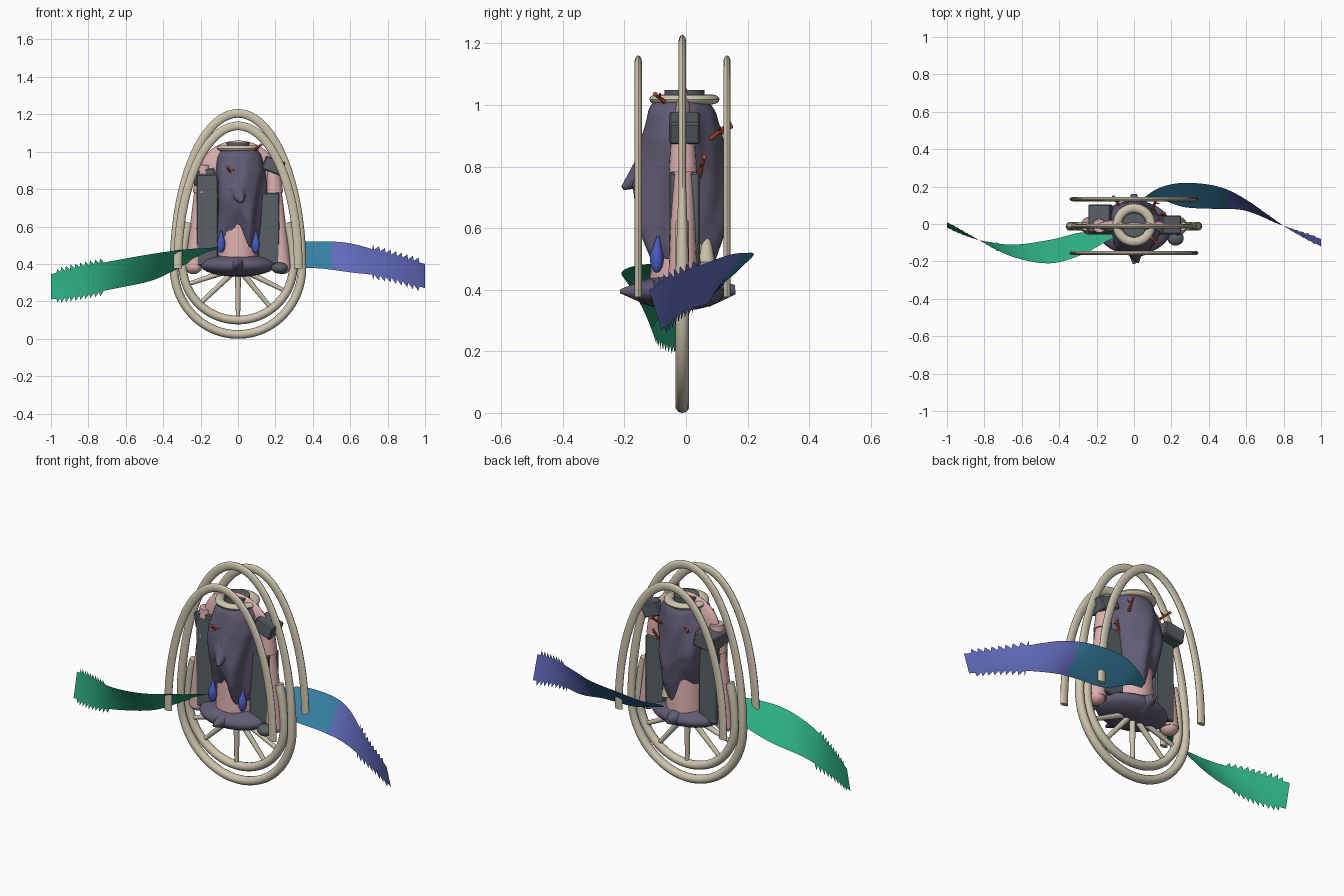
import bpy, bmesh, math
from mathutils import Vector

if "Cube" in bpy.data.objects:
    bpy.data.objects.remove(bpy.data.objects["Cube"])

def mat(name, r, g, b):
    m = bpy.data.materials.new(name)
    lin = lambda c: ((c / 255 + 0.055) / 1.055) ** 2.4
    m.diffuse_color = (lin(r), lin(g), lin(b), 1)
    m.use_nodes = True
    m.node_tree.nodes["Principled BSDF"].inputs["Base Color"].default_value = m.diffuse_color
    return m

BONE = mat("bone", 205, 197, 174)
PINK = mat("pink", 220, 176, 174)
PURPLE = mat("dusky purple", 98, 92, 116)
GREY = mat("slate grey", 90, 97, 102)
GREEN = mat("green", 45, 176, 130)
TEAL = mat("teal blue", 55, 128, 164)
INDIGO = mat("indigo", 96, 106, 186)
ORANGE = mat("rust orange", 195, 85, 55)
BLUE = mat("bright blue", 72, 90, 190)

def finish(name, bm, *mats, smooth=True):
    bmesh.ops.recalc_face_normals(bm, faces=bm.faces)
    me = bpy.data.meshes.new(name)
    bm.to_mesh(me)
    bm.free()
    ob = bpy.data.objects.new(name, me)
    bpy.context.collection.objects.link(ob)
    for m in mats:
        me.materials.append(m)
    if smooth:
        bpy.ops.object.select_all(action='DESELECT')
        ob.select_set(True)
        bpy.context.view_layer.objects.active = ob
        bpy.ops.object.shade_smooth_by_angle(angle=math.radians(40))
    return ob

def ball(name, loc, size, m):
    bm = bmesh.new()
    bmesh.ops.create_uvsphere(bm, u_segments=28, v_segments=16, radius=1)
    for v in bm.verts:
        v.co = Vector([v.co[i] * size[i] + loc[i] for i in range(3)])
    return finish(name, bm, m)

def box(name, loc, size, m, tilt=0, bevel=0.006):
    bm = bmesh.new()
    bmesh.ops.create_cube(bm, size=1)
    for v in bm.verts:
        v.co = Vector([v.co[i] * size[i] for i in range(3)])
    bmesh.ops.bevel(bm, geom=bm.edges[:], offset=bevel, segments=1, affect='EDGES')
    ob = finish(name, bm, m, smooth=False)
    ob.location, ob.rotation_euler = loc, (0, tilt, 0)

def rod(name, a, b, r1, r2, m, sides=20):
    a, b = Vector(a), Vector(b)
    bm = bmesh.new()
    bmesh.ops.create_cone(bm, cap_ends=True, segments=sides, radius1=r1, radius2=r2, depth=(b - a).length)
    q = Vector((0, 0, 1)).rotation_difference(b - a)
    for v in bm.verts:
        v.co = q @ v.co + (a + b) / 2
    return finish(name, bm, m)

def hoop(name, y, cz, rx, up, down, a0, a1, thick, thin):
    """Egg-shaped tube in the xz plane; depth goes from thick (low) to thin (high)."""
    closed, n, s = a1 - a0 > 6.28, 96, 14
    bm, rows = bmesh.new(), []
    for i in range(n if closed else n + 1):
        a = a0 + (a1 - a0) * i / n
        rz = up if math.sin(a) > 0 else down
        p = Vector((rx * math.cos(a), y, cz + rz * math.sin(a)))
        nor = Vector((rz * math.cos(a), 0, rx * math.sin(a))).normalized()
        k = min(1, max(0, (p.z - 0.45) / 0.3))
        dy = thick + (thin - thick) * k
        rows.append([bm.verts.new(p + nor * 0.023 * math.cos(t) + Vector((0, dy * math.sin(t), 0)))
                     for t in (2 * math.pi * j / s for j in range(s))])
    for i in range(n):
        r, q = rows[i], rows[(i + 1) % len(rows)]
        for j in range(s):
            bm.faces.new((r[j], r[(j + 1) % s], q[(j + 1) % s], q[j]))
    if not closed:
        bm.faces.new(rows[0])
        bm.faces.new(rows[-1])
    finish(name, bm, BONE)

# Hoops: full centre hoop, inner wheel hoop, front and back arches
hoop("centre_hoop", -0.012, 0.38, 0.342, 0.825, 0.357, 0, 2 * math.pi, 0.023, 0.012)
hoop("inner_hoop", -0.012, 0.39, 0.295, 0.5, 0.29, -math.pi - 0.48, 0.48, 0.023, 0.023)
hoop("front_arch", -0.155, 0.39, 0.322, 0.748, 0.7, -0.02, math.pi + 0.02, 0.012, 0.012)
hoop("back_arch", 0.133, 0.39, 0.322, 0.748, 0.7, -0.02, math.pi + 0.02, 0.012, 0.012)
for i, d in enumerate((-135, -90, -52, -28, -160)):
    a = math.radians(d)
    rod(f"spoke_{i}", (0, -0.012, 0.38), (0.29 * math.cos(a), -0.012, 0.39 + 0.29 * math.sin(a)), 0.017, 0.011, BONE)

# Pink frame
rod("core_post", (0, -0.01, 0.38), (0, -0.01, 0.98), 0.11, 0.08, PINK, 28)
ball("shoulder_dome", (0, -0.01, 0.9), (0.2, 0.04, 0.16), PINK)
for s, side in ((-1, "left"), (1, "right")):
    rod(side + "_leg", (s * 0.235, -0.01, 0.38), (s * 0.2, -0.01, 0.8), 0.05, 0.032, PINK)
    ball(side + "_foot", (s * 0.238, -0.01, 0.385), (0.045, 0.048, 0.04), PINK)
    rod(side + "_shoulder", (s * 0.195, -0.01, 0.78), (s * 0.185, -0.01, 0.93), 0.046, 0.036, PINK)

# Slate side panels and clamps
box("left_panel", (-0.165, -0.005, 0.635), (0.115, 0.1, 0.49), GREY)
box("right_panel", (0.165, -0.005, 0.59), (0.115, 0.1, 0.38), GREY)
box("left_clamp", (-0.18, 0.03, 0.865), (0.12, 0.15, 0.08), GREY, -0.15)
box("right_clamp", (0.19, -0.005, 0.925), (0.11, 0.1, 0.075), GREY, 0.35)
ball("side_knob", (0.222, -0.075, 0.378), (0.044, 0.04, 0.03), GREY)

# Ragged purple cloak around the post
bm, rows, n = bmesh.new(), [], 64
profile = [(0, 0.09, 0.085), (0.08, 0.12, 0.11), (0.25, 0.14, 0.13), (0.45, 0.138, 0.145),
           (0.6, 0.13, 0.155), (0.78, 0.122, 0.14), (0.92, 0.115, 0.115), (1, 0.1, 0.1)]
for k in range(33):
    t = k / 32
    i = next(i for i in range(7) if t <= profile[i + 1][0])
    p, q = profile[i], profile[i + 1]
    f = (t - p[0]) / (q[0] - p[0])
    rx, ry = (p[j] + (q[j] - p[j]) * f for j in (1, 2))
    row = []
    for j in range(n):
        a = 2 * math.pi * j / n
        hem = 0.54 + 0.06 * math.sin(3 * a + 0.6) + 0.02 * math.sin(7 * a)
        z = 1.02 + (hem - 1.02) * t
        fold = 0.06 * math.sin(3 * a + 9 * z) + 0.06 * math.sin(5 * a + 2 * t) + 0.03 * math.sin(8 * a - 14 * z)
        w = 1 + min(t * 3, 1) * fold
        row.append(bm.verts.new((rx * w * math.cos(a) + 0.008, ry * w * math.sin(a) - 0.015, z)))
    rows.append(row)
for r, q in zip(rows, rows[1:]):
    for j in range(n):
        bm.faces.new((r[j], r[(j + 1) % n], q[(j + 1) % n], q[j]))
bm.faces.new(rows[0])
finish("cloak", bm, PURPLE)
rod("cloak_bump", (0, -0.12, 0.79), (0.02, -0.205, 0.73), 0.06, 0.008, PURPLE)

# Purple saddle with pointed front and back
ball("saddle", (0, -0.02, 0.392), (0.2, 0.145, 0.06), PURPLE)
rod("saddle_front_tip", (0, -0.12, 0.393), (0, -0.215, 0.395), 0.046, 0.006, PURPLE)
rod("saddle_back_tip", (0, 0.07, 0.395), (0, 0.16, 0.4), 0.052, 0.015, PURPLE)

# Neck ring and cap
bm = bmesh.new()
vs, n, s = [], 40, 12
for i in range(n):
    a = 2 * math.pi * i / n
    vs.append([bm.verts.new(((0.09 + 0.024 * math.cos(b)) * math.cos(a),
                             (0.09 + 0.024 * math.cos(b)) * math.sin(a) - 0.005, 1.018 + 0.016 * math.sin(b)))
               for b in (2 * math.pi * j / s for j in range(s))])
for i in range(n):
    for j in range(s):
        r, q = vs[i], vs[(i + 1) % n]
        bm.faces.new((r[j], r[(j + 1) % s], q[(j + 1) % s], q[j]))
finish("neck_ring", bm, BONE)
rod("neck_cap", (0, -0.005, 1.0), (0, -0.005, 1.048), 0.065, 0.065, GREY, 12)

# Hanging drops, bone spike and rust twigs
for i, (x, z) in enumerate(((0.095, 0.5), (-0.09, 0.505))):
    ball(f"drop_{i}", (x, -0.095, z), (0.022, 0.022, 0.045), BLUE)
    rod(f"drop_stem_{i}", (x, -0.095, z + 0.025), (x, -0.09, z + 0.075), 0.017, 0.004, BLUE)
rod("bone_spike", (0.07, 0.065, 0.49), (0.07, 0.065, 0.61), 0.03, 0.006, BONE)
twigs = [((-0.03, -0.12, 0.87), (-0.055, -0.155, 0.915)), ((0.09, -0.07, 1.01), (0.12, -0.1, 1.035)),
         ((0.1, 0.08, 0.89), (0.12, 0.14, 0.94)), ((0.13, 0.04, 0.765), (0.16, 0.06, 0.83)),
         ((-0.08, 0.1, 0.9), (-0.11, 0.145, 0.93))]
for i, (a, b) in enumerate(twigs):
    a, b = Vector(a), Vector(b)
    rod(f"twig_{i}", a, b, 0.008, 0.005, ORANGE, 8)
    rod(f"twig_fork_{i}", (a + b) / 2, (a + b) / 2 + Vector((0.025, 0, 0.015)), 0.005, 0.003, ORANGE, 8)
    ball(f"twig_bud_{i}", b, (0.008, 0.008, 0.008), ORANGE)

# Twisting ribbons: x, then y and z of the upper edge, y and z of the lower edge
def ribbon(name, pts, mats, split):
    pts = [Vector(p) for p in pts]
    pts = [pts[0] * 2 - pts[1]] + pts + [pts[-1] * 2 - pts[-2]]
    rows, bm, count = [], bmesh.new(), 0
    for i in range(1, len(pts) - 2):
        a, b, c, d = pts[i - 1:i + 3]
        for k in range(40 + (i == len(pts) - 3)):
            t = k / 40
            p = (b * 2 + (c - a) * t + (a * 2 - b * 5 + c * 4 - d) * t * t + (b * 3 - a - c * 3 + d) * t ** 3) * 0.5
            up, lo = Vector((p[0], p[1], p[2])), Vector((p[0], p[3], p[4]))
            if 0.72 < abs(p[0]) < 0.97:   # saw-tooth edges
                w = (up - lo).normalized() * 0.026 * (count % 6) / 5
                up, lo = up + w, lo - w
            count += 1
            rows.append([bm.verts.new(up.lerp(lo, j / 6)) for j in range(7)])
    for r, q in zip(rows, rows[1:]):
        for j in range(6):
            f = bm.faces.new((r[j], r[j + 1], q[j + 1], q[j]))
            f.material_index = int(abs(f.calc_center_median().x) > split)
    finish(name, bm, *mats)

ribbon("left_ribbon", (
    (-0.08, -0.06, 0.49, -0.05, 0.48), (-0.16, -0.10, 0.485, -0.05, 0.465), (-0.28, -0.165, 0.478, -0.045, 0.40),
    (-0.45, -0.21, 0.455, -0.085, 0.315), (-0.65, -0.175, 0.42, -0.11, 0.27),
    (-0.83, -0.085, 0.385, -0.085, 0.235), (-1, 0.01, 0.345, -0.02, 0.21)), (GREEN,), 9)
ribbon("right_ribbon", (
    (0.05, 0.14, 0.47, 0.12, 0.45), (0.14, 0.195, 0.49, 0.13, 0.43), (0.27, 0.22, 0.515, 0.09, 0.385),
    (0.45, 0.2, 0.52, 0.08, 0.375), (0.6, 0.13, 0.51, 0.07, 0.355),
    (0.8, -0.01, 0.455, -0.01, 0.33), (1, -0.12, 0.40, -0.08, 0.27)), (TEAL, INDIGO), 0.5)
